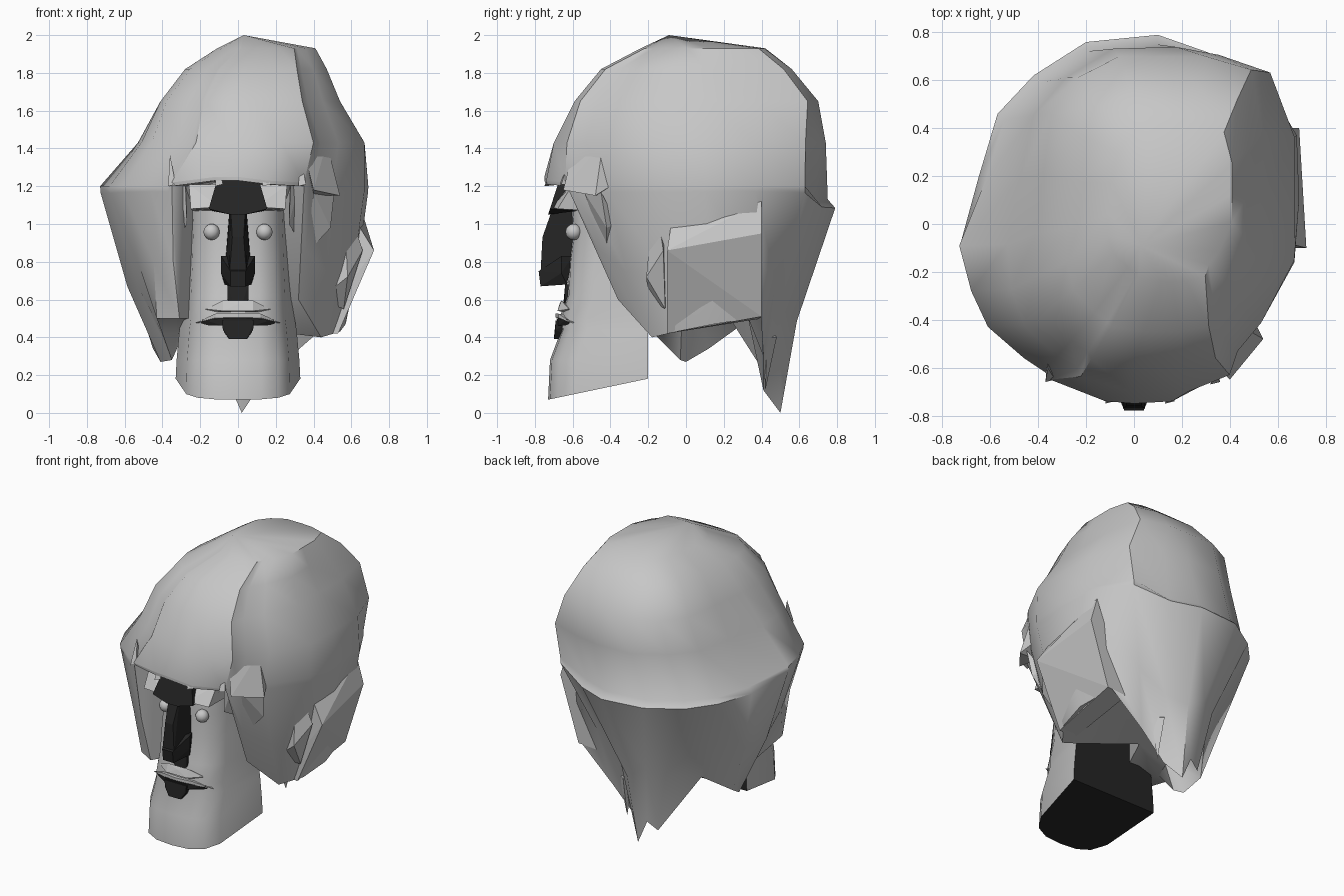
import bpy, bmesh, math
from mathutils import Vector

cube = bpy.data.objects.get("Cube")
if cube:
    bpy.data.objects.remove(cube, do_unlink=True)


def material(name, value):
    m = bpy.data.materials.new(name)
    m.use_nodes = True
    col = (value, value, value, 1)
    m.diffuse_color = col
    bsdf = next(n for n in m.node_tree.nodes if n.type == 'BSDF_PRINCIPLED')
    bsdf.inputs["Base Color"].default_value = col
    bsdf.inputs["Roughness"].default_value = 0.8
    return m


GREY = material("clay grey", 0.57)
DARK = material("dark charcoal", 0.018)


def finish(bm, name, mats, smooth=None):
    bmesh.ops.recalc_face_normals(bm, faces=bm.faces[:])
    mesh = bpy.data.meshes.new(name)
    bm.to_mesh(mesh)
    bm.free()
    for m in mats:
        mesh.materials.append(m)
    ob = bpy.data.objects.new(name, mesh)
    bpy.context.collection.objects.link(ob)
    if smooth:
        bpy.ops.object.select_all(action='DESELECT')
        ob.select_set(True)
        bpy.context.view_layer.objects.active = ob
        bpy.ops.object.shade_smooth_by_angle(angle=math.radians(smooth))


def hull(name, points, mat=GREY, mirror=False):
    """Faceted solid around a few points, optionally mirrored into one piece."""
    bm = bmesh.new()
    pts = list(points)
    if mirror:
        pts += [(-x, y, z) for x, y, z in points if x]
    verts = [bm.verts.new(p) for p in pts]
    bmesh.ops.convex_hull(bm, input=verts)
    loose = [v for v in bm.verts if not v.link_faces]
    bmesh.ops.delete(bm, geom=loose, context='VERTS')
    finish(bm, name, [mat])


def bridge(bm, rows):
    for a, b in zip(rows, rows[1:]):
        n = len(a)
        for i in range(n):
            j = (i + 1) % n
            bm.faces.new((a[i], a[j], b[j], b[i]))


# Hair: widest outline, and the tip hanging below each outline point
fringe = 1.2
columns = [
    ((0, -.75), (0, -.75, 1.23)),
    ((.16, -.74), (.16, -.74, 1.21)),
    ((.35, -.64), (.35, -.63, fringe)),
    ((.39, -.54), (.32, -.36, .6)),
    ((.50, -.42), (.44, -.18, .4)),
    ((.67, -.16), (.54, -.05, .43)),
    ((.69, .1), (.57, .15, .47)),
    ((.68, .37), (.52, .4, .51)),
    ((.53, .63), (.28, .41, .3)),
    ((.3, .72), (.1, .41, .12)),
    ((.1, .79), (.02, .5, 0)),
    ((-.2, .76), (-.05, .5, .16)),
    ((-.42, .62), (-.12, .48, .11)),
    ((-.57, .46), (-.33, .3, .47)),
    ((-.65, .2), (-.45, .12, .34)),
    ((-.73, -.09), (-.41, 0, .27)),
    ((-.68, -.28), (-.35, -.03, .28)),
    ((-.61, -.43), (-.4, -.17, .42)),
    ((-.46, -.56), (-.43, -.45, .5)),
    ((-.37, -.62), (-.31, -.52, .5)),
    ((-.35, -.65), (-.35, -.64, fringe)),
    ((-.12, -.74), (-.12, -.74, 1.23)),
]
# Crown levels: height, left, right, front and back limits, corner fullness
crown = [(1.93, -.11, .41, -.24, .42, .2), (1.82, -.28, .47, -.45, .56, .25),
         (1.65, -.41, .54, -.59, .7, .25), (1.43, -.53, .67, -.7, .74, .12)]
bm = bmesh.new()
rows = []
for z, x0, x1, y0, y1, full in crown:
    ring = []
    for (x, y), tip in columns:
        u, v = (x + .02) / .71, (y - .02) / .77
        swell = 1 + full * abs(u * v)
        u, v = [max(-1, min(1, c * swell)) for c in (u, v)]
        ring.append(bm.verts.new(((x0 + x1 + u * (x1 - x0)) / 2,
                                  (y0 + y1 + v * (y1 - y0)) / 2, z)))
    rows.append(ring)
# The crown is tucked in behind, leaving a ledge above the tail
ring = []
for (x, y), tip in columns:
    tucked = y > .15 and x < .4
    s = .95 if tucked else 1
    z = 1.13 if tucked else max(fringe, tip[2] + .02)
    ring.append(bm.verts.new((x * s, y * s, z)))
rows.append(ring)
for drop, side_in, tail_in in ((.04, .01, 0), (.57, .45, .7), (1, 1, 1)):
    ring = []
    for top, ((x, y), (tx, ty, tz)) in zip(rows[4], columns):
        inward = tail_in if y > .45 else side_in
        ring.append(bm.verts.new((x + (tx - x) * inward, y + (ty - y) * inward,
                                  top.co.z + (tz - top.co.z) * drop)))
    rows.append(ring)
# Underside closes flat just behind the jaw
rows.append([bm.verts.new((t[0] * .8, t[1] * .8, max(t[2], .44 + .16 * t[1])))
             for w, t in columns])
bridge(bm, rows)
for ring, point in ((rows[0], (.03, -.09, 2)), (rows[-1], (0, .05, .45))):
    tip = bm.verts.new(point)
    for i in range(len(ring)):
        bm.faces.new((ring[i], ring[(i + 1) % len(ring)], tip))
finish(bm, "hair", [GREY], 42)

# Raised locks on the left side
hull("left_side_lock", [(.72, -.1, .86), (.69, .4, .95), (.64, -.08, .99),
                        (.64, .4, 1.12), (.53, -.1, .42), (.55, .4, .51),
                        (.4, -.1, .42), (.4, .4, .5)])
hull("left_cheek_lock", [(.56, -.17, 1.17), (.66, -.12, .86), (.58, -.21, .72),
                         (.56, -.11, .55), (.43, -.2, .6), (.5, -.1, 1)])
hull("left_temple_lock", [(.40, -.65, 1.18), (.54, -.48, 1.15), (.47, -.44, 1.43),
                          (.37, -.62, 1.3), (.4, -.47, 1.15), (.5, -.4, 1.2)])
hull("left_temple_fold", [(.4, -.54, 1.17), (.51, -.45, 1.17), (.49, -.42, .98),
                          (.36, -.42, .84), (.43, -.36, 1)])
# Small pointed ridges along the fringe
for i, (x, y) in enumerate([(-.36, -.65), (-.11, -.74), (.14, -.74), (.33, -.66)]):
    hull("fringe_ridge_%d" % (i + 1), [(x, y + .05, 1.37), (x - .01, y - .01, 1.2),
                                      (x + .03, y, 1.21), (x, y + .09, 1.21)])
# Split end beside the tail
hull("tail_strand", [(.1, .4, .5), (.16, .42, .12), (.22, .43, .4), (.15, .48, .4)])

# Face: height, front depth and half width at the back for each level
levels = [(.07, -.73, .33), (.28, -.72, .325), (.44, -.66, .31), (.5, -.67, .3),
          (.62, -.63, .3), (.8, -.62, .29), (.96, -.6, .285), (1.08, -.61, .28),
          (1.35, -.58, .26)]
bm = bmesh.new()
rows = []
for k, (z, yf, w) in enumerate(levels):
    half = [(0, yf), (.38 * w, yf + .01), (.65 * w, yf + .05),
            (.83 * w, yf + .14), (w, -.2)]
    ring = []
    for x, y in [(-x, y) for x, y in half[:0:-1]] + half:
        lift = .21 * (y - yf) if k == 0 else 0
        ring.append(bm.verts.new((x, y, z + lift)))
    rows.append(ring)
bridge(bm, rows)
bm.faces.new(rows[-1])
# Hollow underside and back are dark
chin = bm.faces.new(rows[0])
for f in bm.faces:
    if f is chin or all(v.co.y > -.21 for v in f.verts):
        f.material_index = 1
finish(bm, "face", [GREY, DARK], 35)

# Brows, temples and eyes, one on each side
for side, label in ((1, "left"), (-1, "right")):
    def part(name, pts):
        hull(label + "_" + name, [(side * x, y, z) for x, y, z in pts])
    part("brow", [(.1, -.71, 1.09), (.25, -.68, 1.08), (.26, -.6, 1.21),
                  (.1, -.61, 1.21), (.1, -.56, 1.07), (.24, -.5, 1.07),
                  (.25, -.5, 1.21)])
    part("temple", [(.28, -.55, 1.25), (.32, -.5, 1.2), (.3, -.45, .95),
                    (.27, -.45, 1.2), (.27, -.54, 1)])
    bm = bmesh.new()
    bmesh.ops.create_uvsphere(bm, u_segments=12, v_segments=8, radius=.043)
    bmesh.ops.translate(bm, verts=bm.verts[:], vec=Vector((side * .14, -.595, .958)))
    finish(bm, label + "_eye", [GREY], 60)

# Dark centre brow and nose
hull("centre_brow", [(.11, -.67, 1.235), (.155, -.72, 1.08), (.04, -.73, 1.05),
                     (.11, -.56, 1.22), (.14, -.57, 1.07)], DARK, True)
hull("nose_bridge", [(.04, -.7, 1.1), (.03, -.76, .93), (.045, -.77, .74),
                     (.045, -.6, 1.08), (.07, -.6, .75)], DARK, True)
hull("nostrils", [(.04, -.78, .75), (.04, -.77, .67), (.09, -.66, .83),
                  (.09, -.66, .74), (.07, -.63, .68), (.07, -.6, .83)], DARK, True)
hull("philtrum", [(.055, -.64, .68), (.055, -.64, .6), (.02, -.65, .57),
                  (.055, -.58, .68), (.04, -.58, .57)], DARK, True)

# Mouth
hull("upper_lip", [(0, -.67, .575), (.08, -.66, .595), (.17, -.62, .55),
                   (.19, -.57, .52), (.08, -.68, .54), (0, -.55, .52)], GREY, True)
hull("mouth_line", [(.07, -.685, .5), (.19, -.63, .495), (.2, -.61, .465),
                    (.08, -.68, .462), (.2, -.5, .48)], DARK, True)
hull("mouth_fold", [(0, -.69, .525), (.12, -.675, .525), (.23, -.6, .475),
                    (.12, -.675, .503), (0, -.69, .505), (.1, -.55, .51)], GREY, True)
hull("lower_lip", [(.085, -.69, .49), (.08, -.69, .44), (.045, -.7, .39),
                   (.085, -.6, .49), (.05, -.6, .39)], DARK, True)
